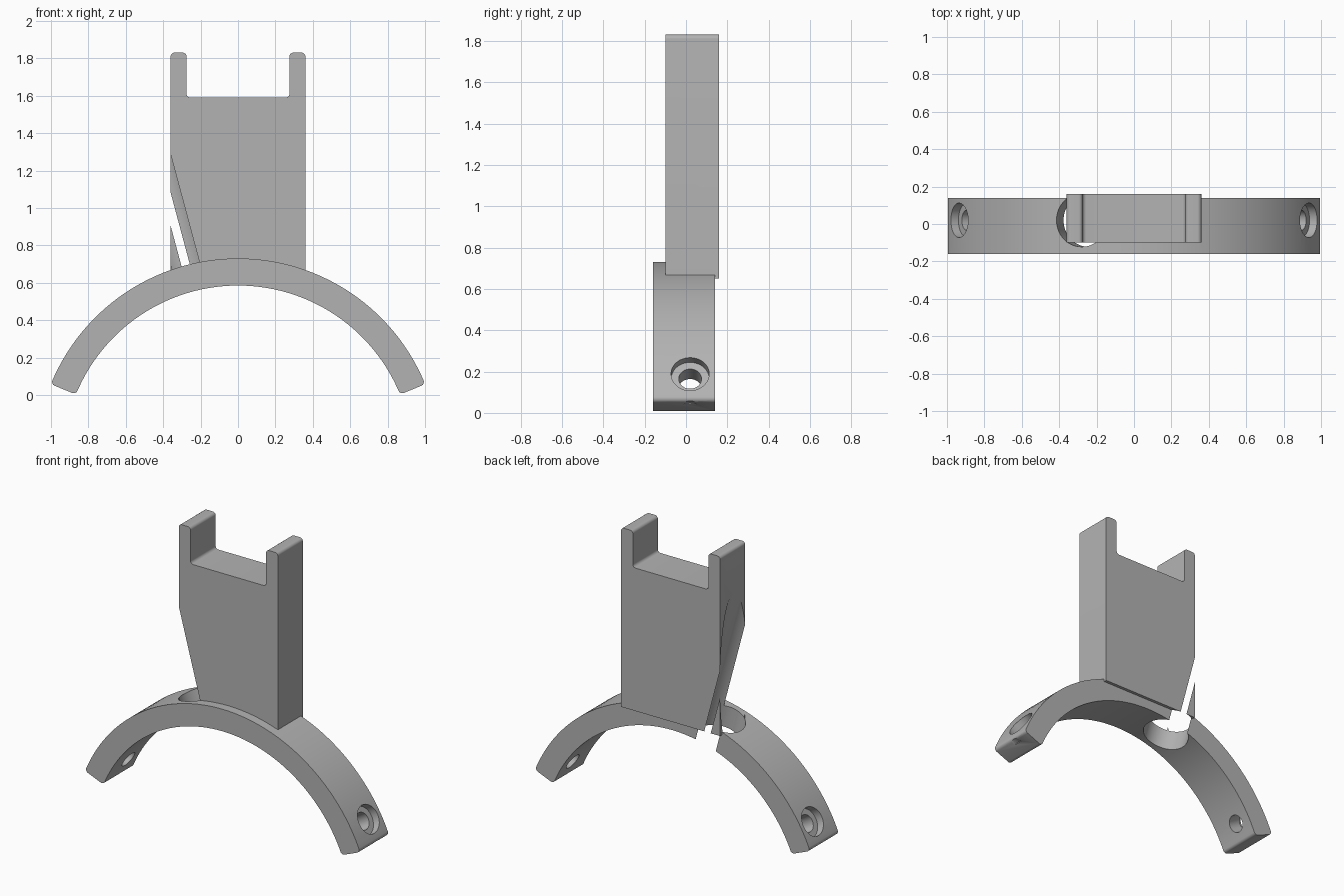
import bpy
import bmesh
import math
from mathutils import Matrix, Vector

if "Cube" in bpy.data.objects:
    bpy.data.objects.remove(bpy.data.objects["Cube"], do_unlink=True)

grey = bpy.data.materials.new("plain grey")
grey.use_nodes = True
grey.diffuse_color = (0.45, 0.45, 0.45, 1)
grey.node_tree.nodes["Principled BSDF"].inputs["Base Color"].default_value = grey.diffuse_color

# Shared centre of the arch; all bores point at it
CENTRE_Z = -0.351
OUTER, INNER = 1.081, 0.936
BORE_Y = 0.02


def rounded(corners, steps=6):
    """Fillet a closed outline given as (x, z, radius)."""
    out = []
    for i, (x, z, r) in enumerate(corners):
        p = Vector((x, z))
        if r == 0:
            out.append(p)
            continue
        a = (Vector(corners[i - 1][:2]) - p).normalized()
        b = (Vector(corners[(i + 1) % len(corners)][:2]) - p).normalized()
        half = a.angle(b) / 2
        mid = p + (a + b).normalized() * r / math.sin(half)
        start = p + a * r / math.tan(half) - mid
        end = p + b * r / math.tan(half) - mid
        for k in range(steps + 1):
            t = k / steps
            out.append(mid + start.lerp(end, t).normalized() * r)
    return out


def finish(name, bm):
    bmesh.ops.recalc_face_normals(bm, faces=bm.faces)
    mesh = bpy.data.meshes.new(name)
    bm.to_mesh(mesh)
    bm.free()
    mesh.materials.append(grey)
    obj = bpy.data.objects.new(name, mesh)
    bpy.context.collection.objects.link(obj)
    return obj


def extrude_profile(name, outline, y0, y1):
    bm = bmesh.new()
    face = bm.faces.new([bm.verts.new((p.x, y0, p.y)) for p in outline])
    grown = bmesh.ops.extrude_face_region(bm, geom=[face])
    moved = [v for v in grown["geom"] if isinstance(v, bmesh.types.BMVert)]
    bmesh.ops.translate(bm, verts=moved, vec=(0, y1 - y0, 0))
    return finish(name, bm)


def radial_cutter(name, degrees, radius, near, far):
    """Cylinder along a ray from the arch centre, degrees measured from +x."""
    bm = bmesh.new()
    bmesh.ops.create_cone(bm, cap_ends=True, segments=64, radius1=radius,
                          radius2=radius, depth=far - near)
    a = math.radians(degrees)
    turn = Matrix.Rotation(math.pi / 2 - a, 4, "Y")
    mid = (near + far) / 2
    place = Matrix.Translation((mid * math.cos(a), BORE_Y, CENTRE_Z + mid * math.sin(a)))
    bmesh.ops.transform(bm, matrix=place @ turn, verts=bm.verts)
    return finish(name, bm)


def combine(target, other, operation):
    mod = target.modifiers.new(operation, "BOOLEAN")
    mod.operation = operation
    mod.solver = "EXACT"
    mod.object = other
    bpy.context.view_layer.objects.active = target
    bpy.ops.object.modifier_apply(modifier=mod.name)
    bpy.data.objects.remove(other, do_unlink=True)


# Curved base with softened feet
START, SEGMENTS = math.radians(22.2), 56
corners = []
for radius, backwards in ((OUTER, False), (INNER, True)):
    for i in range(SEGMENTS + 1):
        t = (SEGMENTS - i if backwards else i) / SEGMENTS
        a = START + t * (math.pi - 2 * START)
        soft = 0.022 if i in (0, SEGMENTS) else 0
        corners.append((radius * math.cos(a), CENTRE_Z + radius * math.sin(a), soft))
bracket = extrude_profile("arched_fork_bracket", rounded(corners), -0.16, 0.14)

# Upright block with two prongs
right_half = [(0.36, 0.65, 0), (0.36, 1.83, 0.02), (0.275, 1.83, 0.02), (0.275, 1.59, 0.02)]
left_half = [(-x, z, r) for x, z, r in reversed(right_half)]
fork = extrude_profile("fork_block", rounded(right_half + left_half), -0.10, 0.16)
combine(bracket, fork, "UNION")

# Wide slanted bore through the base and the block's side
combine(bracket, radial_cutter("slanted_bore", 105, 0.142, 0.8, 2.2), "DIFFERENCE")

# Counterbored screw holes near both feet
for angle in (30, 150):
    combine(bracket, radial_cutter("screw_hole", angle, 0.055, 0.8, 1.2), "DIFFERENCE")
    combine(bracket, radial_cutter("counterbore", angle, 0.092, OUTER - 0.05, 1.2), "DIFFERENCE")

# Shallow notch in the left foot
combine(bracket, radial_cutter("foot_notch", 17.5, 0.092, OUTER - 0.05, 1.2), "DIFFERENCE")

bpy.ops.object.select_all(action="DESELECT")
bracket.select_set(True)
bpy.context.view_layer.objects.active = bracket
bpy.ops.object.shade_smooth_by_angle(angle=math.radians(30))
